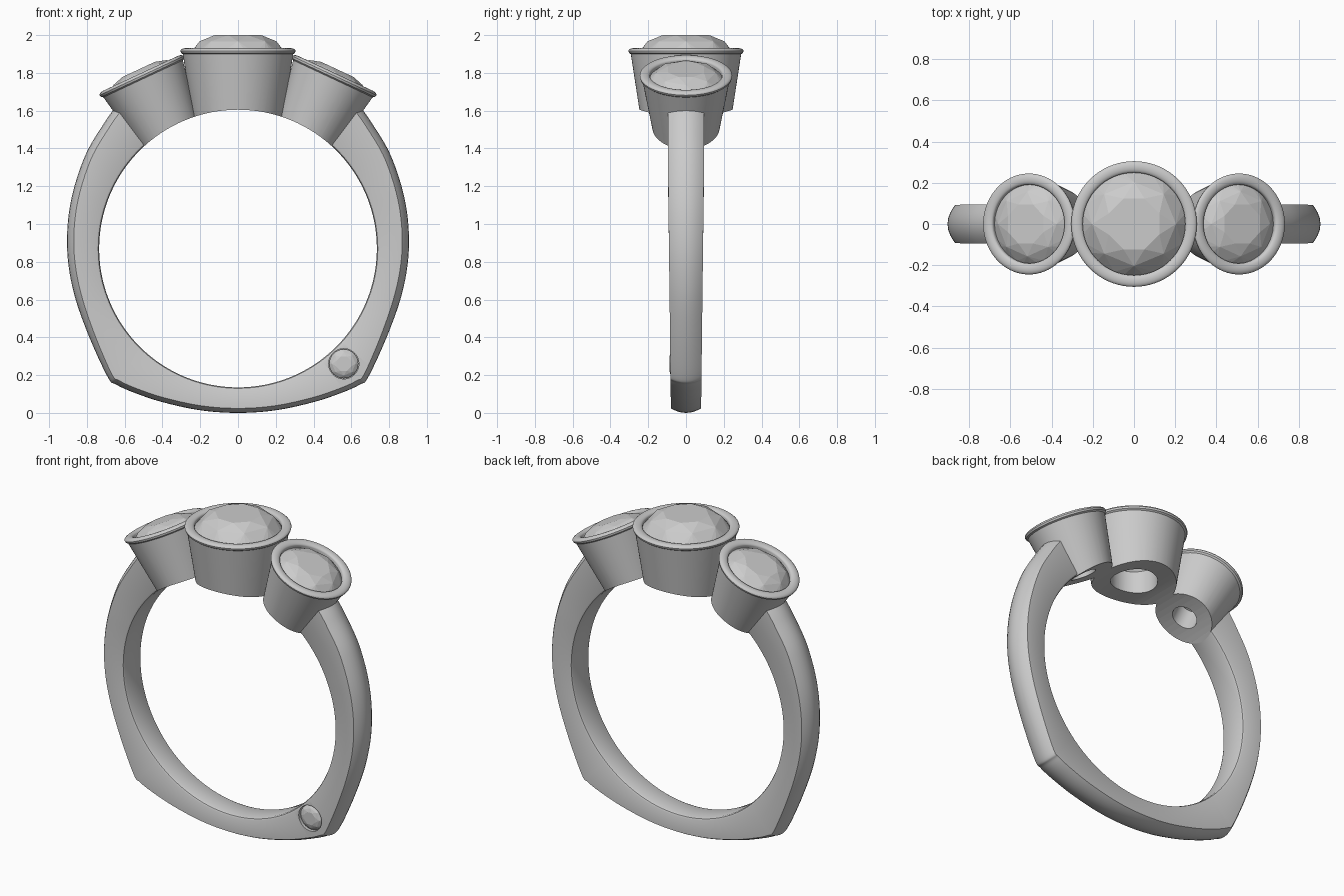
import bpy, bmesh, math
from mathutils import Matrix, Vector

if "Cube" in bpy.data.objects:
    bpy.data.objects.remove(bpy.data.objects["Cube"])

CZ, RI = 0.87, 0.735          # finger hole centre height and radius


def finish(name, bm, smooth=True):
    bmesh.ops.recalc_face_normals(bm, faces=bm.faces)
    me = bpy.data.meshes.new(name)
    bm.to_mesh(me)
    bm.free()
    ob = bpy.data.objects.new(name, me)
    bpy.context.collection.objects.link(ob)
    if smooth:
        shade(ob)
    return ob


def activate(ob):
    bpy.ops.object.select_all(action='DESELECT')
    ob.select_set(True)
    bpy.context.view_layer.objects.active = ob


def shade(ob):
    activate(ob)
    bpy.ops.object.shade_smooth_by_angle(angle=math.radians(32))


def skin(bm, loops, closed):
    rings = [[bm.verts.new(p) for p in lp] for lp in loops]
    n = len(rings[0])
    for i in range(len(rings) if closed else len(rings) - 1):
        a, b = rings[i], rings[(i + 1) % len(rings)]
        for j in range(n):
            k = (j + 1) % n
            bm.faces.new((a[j], a[k], b[k], b[j]))
    if not closed:
        bm.faces.new(rings[0])
        bm.faces.new(rings[-1])


def cut(ob, radius, depth, mat):
    bm = bmesh.new()
    bmesh.ops.create_cone(bm, cap_ends=True, segments=128, radius1=radius,
                          radius2=radius, depth=depth, matrix=mat)
    cutter = finish("cutter", bm, False)
    cutter.hide_render = True
    mod = ob.modifiers.new("cut", 'BOOLEAN')
    mod.operation, mod.solver, mod.object = 'DIFFERENCE', 'EXACT', cutter
    activate(ob)
    bpy.ops.object.modifier_apply(modifier=mod.name)
    bpy.data.objects.remove(cutter)
    shade(ob)


def along_y(x, y, z):
    return Matrix.Translation((x, y, z)) @ Matrix.Rotation(math.pi / 2, 4, 'X')


def setting(name, profile, mat):
    bm = bmesh.new()
    n = 72
    loops = []
    for i in range(n):
        a = math.tau * i / n
        loops.append([mat @ Vector((r * math.cos(a), r * math.sin(a), z)) for r, z in profile])
    skin(bm, loops, True)
    cut(finish(name, bm), RI, 2, along_y(0, 0, CZ))


def gem(name, r, crown, pavilion, mat):
    # brilliant cut as the hull of table, kite, girdle and culet points
    bm = bmesh.new()
    for n, f, h, off in ((8, .53, crown, .5), (8, .81, crown * .66, 0),
                         (32, 1, 0, 0), (32, 1, -.03 * r, 0), (8, .5, -pavilion * .55, .5)):
        for i in range(n):
            a = math.tau * (i + off) / n
            bm.verts.new(mat @ Vector((f * r * math.cos(a), f * r * math.sin(a), h)))
    bm.verts.new(mat @ Vector((0, 0, -pavilion)))
    bmesh.ops.convex_hull(bm, input=bm.verts)
    finish(name, bm, False)


# Shank: outer outline swept against the round finger hole
half = [(0, 0), (.2, .014), (.4, .057), (.55, .107), (.645, .15), (.69, .19), (.795, .42),
        (.873, .65), (.905, .88), (.885, 1.12), (.81, 1.36), (.705, 1.54), (.64, 1.63)]
pts = [Vector((-x, z)) for x, z in reversed(half[1:])] + [Vector(p) for p in half]
path = []
for i in range(len(pts) - 1):
    p0, p1, p2, p3 = pts[max(i - 1, 0)], pts[i], pts[i + 1], pts[min(i + 2, len(pts) - 1)]
    for s in range(8):
        t = s / 8
        path.append(.5 * (2 * p1 + (p2 - p0) * t + (2 * p0 - 5 * p1 + 4 * p2 - p3) * t * t
                          + (3 * p1 - p0 - 3 * p2 + p3) * t ** 3))
path.append(pts[-1])
loops = []
for p in path:
    d = p - Vector((0, CZ))
    ro = d.length
    d.normalize()
    w = .08 + .014 * min(1, p.y / 1.2)
    crown = .024 + .012 * min(1, p.y / .6)
    sec = [(-w, RI + .014), (-w + .005, RI + .005), (-w + .016, RI)]
    sec += [(-y, r) for y, r in reversed(sec)]
    sec += [(w * math.cos(math.pi * k / 10),
             ro - crown * math.cos(math.pi * k / 10) ** 2) for k in range(11)]
    loops.append([(d.x * r, y, CZ + d.y * r) for y, r in sec])
bm = bmesh.new()
skin(bm, loops, False)
shank = finish("shank", bm)
cut(shank, .08, .08, along_y(.56, -.09, .26))


def bezel(r, lip, rb, hole, depth):
    # outer cone, rounded rim, inner seat and drilled hole
    rim = [(r - lip / 2 + lip / 2 * math.cos(a), .014 * math.sin(a))
           for a in [math.pi * k / 8 for k in range(9)]]
    return ([(rb, -depth), (r - .013, -.018), (r - .003, -.011)] + rim
            + [(r - lip, -.035), (hole, -.18), (hole, -depth)])


# Centre stone and its bezel
top = Matrix.Translation((0, 0, 1.917))
setting("center_setting", bezel(.305, .056, .23, .135, .42), top)
gem("center_stone", .252, .098, .17, top @ Matrix.Translation((0, 0, -.015)))

# Tilted side stones and bezels
for side, label in ((-1, "left"), (1, "right")):
    m = Matrix.Translation((side * .51, 0, 1.785)) @ Matrix.Rotation(side * math.radians(25), 4, 'Y')
    setting(label + "_setting", bezel(.245, .054, .155, .075, .43), m)
    gem(label + "_stone", .194, .055, .15, m @ Matrix.Translation((0, 0, -.018)))

# Small flush stone on the front of the shank
gem("accent_stone", .077, .022, .03, along_y(.56, -.066, .26))
